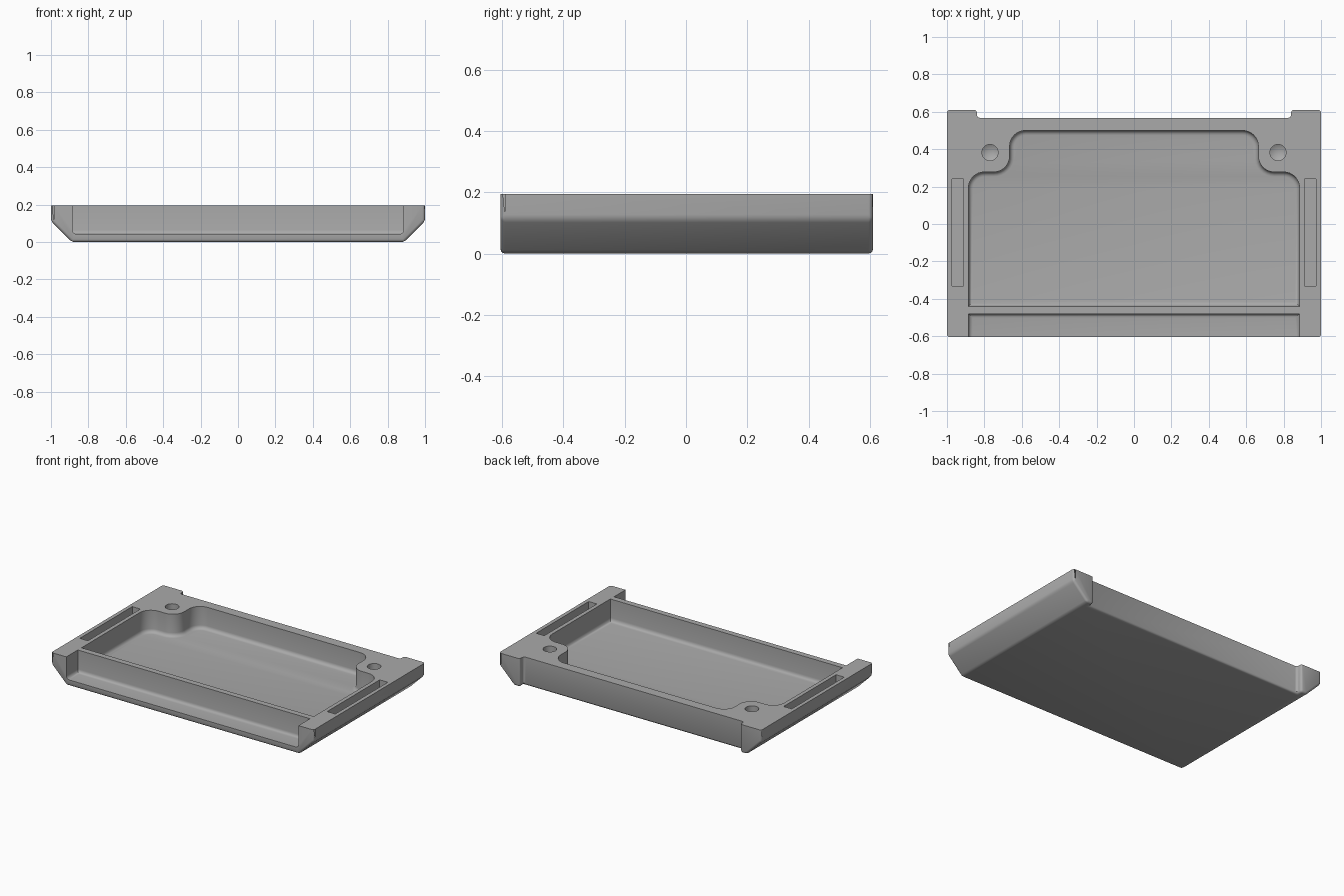
import bpy
import bmesh
import math

cube = bpy.data.objects.get("Cube")
if cube:
    bpy.data.objects.remove(cube, do_unlink=True)

TOP, FLOOR, OVER = 0.195, 0.042, 0.3

grey = bpy.data.materials.new("plain grey")
grey.use_nodes = True
colour = (0.4, 0.4, 0.4, 1)
grey.diffuse_color = colour
grey.node_tree.nodes["Principled BSDF"].inputs["Base Color"].default_value = colour


def to_object(bm, name):
    bmesh.ops.recalc_face_normals(bm, faces=bm.faces)
    mesh = bpy.data.meshes.new(name)
    bm.to_mesh(mesh)
    bm.free()
    obj = bpy.data.objects.new(name, mesh)
    bpy.context.collection.objects.link(obj)
    mesh.materials.append(grey)
    return obj


def prism(points, offset):
    """Extrude a closed outline of 3D points by an offset."""
    bm = bmesh.new()
    face = bm.faces.new([bm.verts.new(p) for p in points])
    ext = bmesh.ops.extrude_face_region(bm, geom=[face], use_keep_orig=True)
    moved = [g for g in ext["geom"] if isinstance(g, bmesh.types.BMVert)]
    bmesh.ops.translate(bm, verts=moved, vec=offset)
    return bm


def bevel(bm, test, radius, segments):
    """Round the edges whose two ends both pass the test."""
    edges = [e for e in bm.edges if all(test(v.co) for v in e.verts)]
    bmesh.ops.bevel(bm, geom=edges, offset=radius, segments=segments,
                    profile=0.5, affect='EDGES')


def pocket(outline, floor):
    return prism([(x, y, floor) for x, y in outline], (0, 0, OVER - floor))


def box(x0, x1, y0, y1, floor):
    return pocket([(x0, y0), (x1, y0), (x1, y1), (x0, y1)], floor)


def mirrored(half):
    return half + [(-x, y) for x, y in reversed(half)]


def apply_modifier(obj, mod):
    bpy.context.view_layer.objects.active = obj
    bpy.ops.object.modifier_apply(modifier=mod.name)


def cut(obj, bm, name):
    cutter = to_object(bm, name)
    cutter.hide_render = True
    mod = obj.modifiers.new(name, 'BOOLEAN')
    mod.operation = 'DIFFERENCE'
    mod.solver = 'EXACT'
    mod.object = cutter
    apply_modifier(obj, mod)
    bpy.data.objects.remove(cutter, do_unlink=True)


# Hull with sloping lower sides, left tall so the top rim stays crisp
profile = mirrored([(0.888, 0), (1, 0.112), (1, OVER - 0.02)])
tray = to_object(prism([(x, -0.605, z) for x, z in profile], (0, 1.215, 0)), "tray_body")

# Back recess between the two end tabs, then rounded outer edges
cut(tray, box(-0.84, 0.84, 0.568, 0.7, -0.1), "back_recess")
rounding = tray.modifiers.new("rounding", 'BEVEL')
rounding.width = 0.015
rounding.segments = 3
rounding.limit_method = 'ANGLE'
rounding.angle_limit = math.radians(30)
apply_modifier(tray, rounding)
cut(tray, box(-1.2, 1.2, -1, 1, TOP), "top_trim")

# Main cavity, stepped in around the back corner bosses
cavity = pocket(mirrored([(0.885, -0.44), (0.885, 0.278), (0.665, 0.278), (0.665, 0.5)]), FLOOR)
uprights = [e for e in cavity.edges
            if abs(e.verts[0].co.z - e.verts[1].co.z) > 0.1 and e.verts[0].co.y > 0]
bmesh.ops.bevel(cavity, geom=uprights, offset=0.085, segments=8,
                profile=0.5, affect='EDGES')
bevel(cavity, lambda co: co.z < FLOOR + 0.001, 0.025, 4)
cut(tray, cavity, "main_cavity")

# Open trough along the front
trough = box(-0.885, 0.885, -0.8, -0.48, FLOOR)
bevel(trough, lambda co: co.z < FLOOR + 0.001, 0.022, 4)
cut(tray, trough, "front_trough")

for side in (-1, 1):
    # Narrow slot in each side rim
    xs = sorted((side * 0.912, side * 0.974))
    cut(tray, box(*xs, -0.332, 0.24, 0.105), "side_slot")

    # Screw hole with a pointed bottom in each corner boss
    ring = [(side * 0.77 + 0.043 * math.cos(a), 0.382 + 0.043 * math.sin(a))
            for a in (math.tau * i / 32 for i in range(32))]
    hole = pocket(ring, 0.1)
    hole.faces.ensure_lookup_table()
    base = min(hole.faces, key=lambda f: f.calc_center_median().z)
    tip = bmesh.ops.poke(hole, faces=[base])["verts"][0]
    tip.co.z -= 0.025
    cut(tray, hole, "screw_hole")

# Smooth the rounded edges, keep the sharp ones
bpy.ops.object.select_all(action='DESELECT')
tray.select_set(True)
bpy.context.view_layer.objects.active = tray
bpy.ops.object.shade_smooth_by_angle(angle=math.radians(30))
